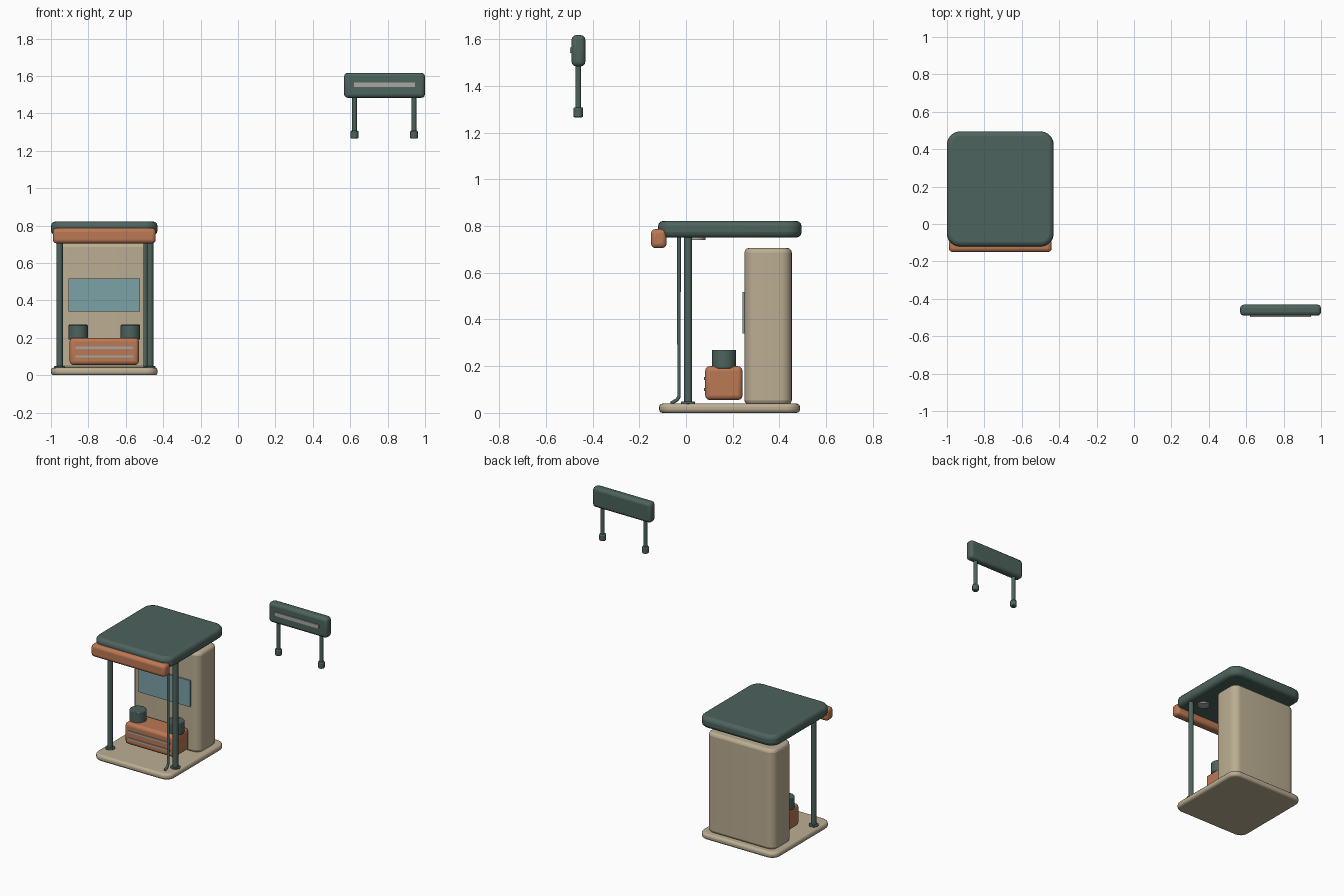
import bpy, bmesh, math
from mathutils import Vector

cube = bpy.data.objects.get("Cube")
if cube:
    bpy.data.objects.remove(cube, do_unlink=True)


def material(name, rgb):
    m = bpy.data.materials.new(name)
    m.use_nodes = True
    m.diffuse_color = (*rgb, 1)
    bsdf = next(n for n in m.node_tree.nodes if n.type == 'BSDF_PRINCIPLED')
    bsdf.inputs["Base Color"].default_value = (*rgb, 1)
    bsdf.inputs["Roughness"].default_value = 0.7
    return m


GREEN = material("dark green", (0.075, 0.125, 0.11))
BEIGE = material("warm beige", (0.50, 0.42, 0.29))
ORANGE = material("terracotta", (0.50, 0.19, 0.09))
GLASS = material("blue glass", (0.20, 0.36, 0.39))
GREY = material("light grey", (0.40, 0.39, 0.36))


def finish(bm, name, mat, bevel=0.0, segments=3):
    mesh = bpy.data.meshes.new(name)
    bmesh.ops.recalc_face_normals(bm, faces=bm.faces)
    bm.to_mesh(mesh)
    bm.free()
    ob = bpy.data.objects.new(name, mesh)
    bpy.context.collection.objects.link(ob)
    mesh.materials.append(mat)
    if bevel:
        mod = ob.modifiers.new("rim", 'BEVEL')
        mod.width, mod.segments = bevel, segments
        mod.limit_method, mod.angle_limit = 'ANGLE', math.radians(40)
    bpy.ops.object.select_all(action='DESELECT')
    ob.select_set(True)
    bpy.context.view_layer.objects.active = ob
    bpy.ops.object.shade_smooth_by_angle(angle=math.radians(35))
    return ob


def box(name, mat, x, y, z, bevel=0.0, corner=0.0):
    """Box from (min, max) spans; corner rounds the upright edges first."""
    bm = bmesh.new()
    bmesh.ops.create_cube(bm, size=1)
    for v in bm.verts:
        v.co = Vector([(a + b) / 2 + c * (b - a) for c, (a, b) in zip(v.co, (x, y, z))])
    if corner:
        upright = [e for e in bm.edges if abs(e.verts[0].co.z - e.verts[1].co.z) > 1e-4]
        bmesh.ops.bevel(bm, geom=upright, offset=corner, segments=6, profile=0.5, affect='EDGES')
    return finish(bm, name, mat, bevel)


def cylinder(name, mat, x, y, z, radius, bevel=0.0, sides=24):
    bm = bmesh.new()
    bmesh.ops.create_cone(bm, cap_ends=True, segments=sides, radius1=radius,
                          radius2=radius, depth=z[1] - z[0])
    bmesh.ops.translate(bm, verts=bm.verts, vec=(x, y, (z[0] + z[1]) / 2))
    return finish(bm, name, mat, bevel, 2)


def pipe(name, mat, points, radius):
    curve = bpy.data.curves.new(name, 'CURVE')
    curve.dimensions = '3D'
    curve.bevel_depth, curve.bevel_resolution, curve.use_fill_caps = radius, 3, True
    spline = curve.splines.new('POLY')
    spline.points.add(len(points) - 1)
    for p, co in zip(spline.points, points):
        p.co = (*co, 1)
    curve.materials.append(mat)
    ob = bpy.data.objects.new(name, curve)
    bpy.context.collection.objects.link(ob)


MID = -0.715  # centre line of the kiosk

# Floor, roof and front fascia
box("floor_slab", BEIGE, (-1.0, -0.43), (-0.115, 0.488), (0, 0.04), 0.015, 0.06)
box("roof", GREEN, (-1.0, -0.43), (-0.12, 0.495), (0.75, 0.822), 0.024, 0.07)
box("front_fascia", ORANGE, (-0.99, -0.44), (-0.15, -0.083), (0.705, 0.787), 0.02)

# Rear cabinet with its display window
box("rear_cabinet", BEIGE, (-0.965, -0.465), (0.25, 0.453), (0.035, 0.706), 0.02, 0.05)
box("display_window", GLASS, (-0.905, -0.525), (0.241, 0.252), (0.34, 0.517))

# Counter with trim bars and a round canister at each end
box("counter", ORANGE, (-0.9, -0.53), (0.082, 0.242), (0.055, 0.2), 0.02)
for name, z in (("lower", 0.1), ("upper", 0.147)):
    box(name + "_counter_trim", GREY, (-0.868, -0.562), (0.076, 0.084), (z - 0.006, z + 0.006))

for side, s in (("left", 1), ("right", -1)):
    cylinder(side + "_canister", GREEN, MID + s * 0.14, 0.163, (0.19, 0.27), 0.052, 0.005, 32)
    # Roof posts, their foot plates and the ceiling lamps
    px = MID + 0.003 + s * 0.242
    cylinder(side + "_post", GREEN, px, 0.009, (0.03, 0.76), 0.0175)
    cylinder(side + "_post_foot", GREEN, px, 0.009, (0.038, 0.048), 0.03, 0.003)
    cylinder(side + "_ceiling_lamp", GREY, MID + s * 0.17, 0.045, (0.741, 0.752), 0.038)

# Drain pipe with a kicked-out foot
pipe("drain_pipe", GREEN, [(-0.497, -0.03, 0.755), (-0.497, -0.03, 0.07),
                           (-0.497, -0.037, 0.057), (-0.497, -0.065, 0.04)], 0.008)

# Separate hanging sign on two rods
box("sign_board", GREEN, (0.567, 1.0), (-0.49, -0.431), (1.483, 1.617), 0.02)
box("sign_stripe", GREY, (0.62, 0.945), (-0.496, -0.488), (1.54, 1.565))
for side, s in (("left", 1), ("right", -1)):
    rx = 0.782 + s * 0.159
    cylinder(side + "_sign_rod", GREEN, rx, -0.461, (1.29, 1.49), 0.0125, 0, 16)
    cylinder(side + "_sign_foot", GREEN, rx, -0.461, (1.265, 1.308), 0.021, 0.006, 16)
